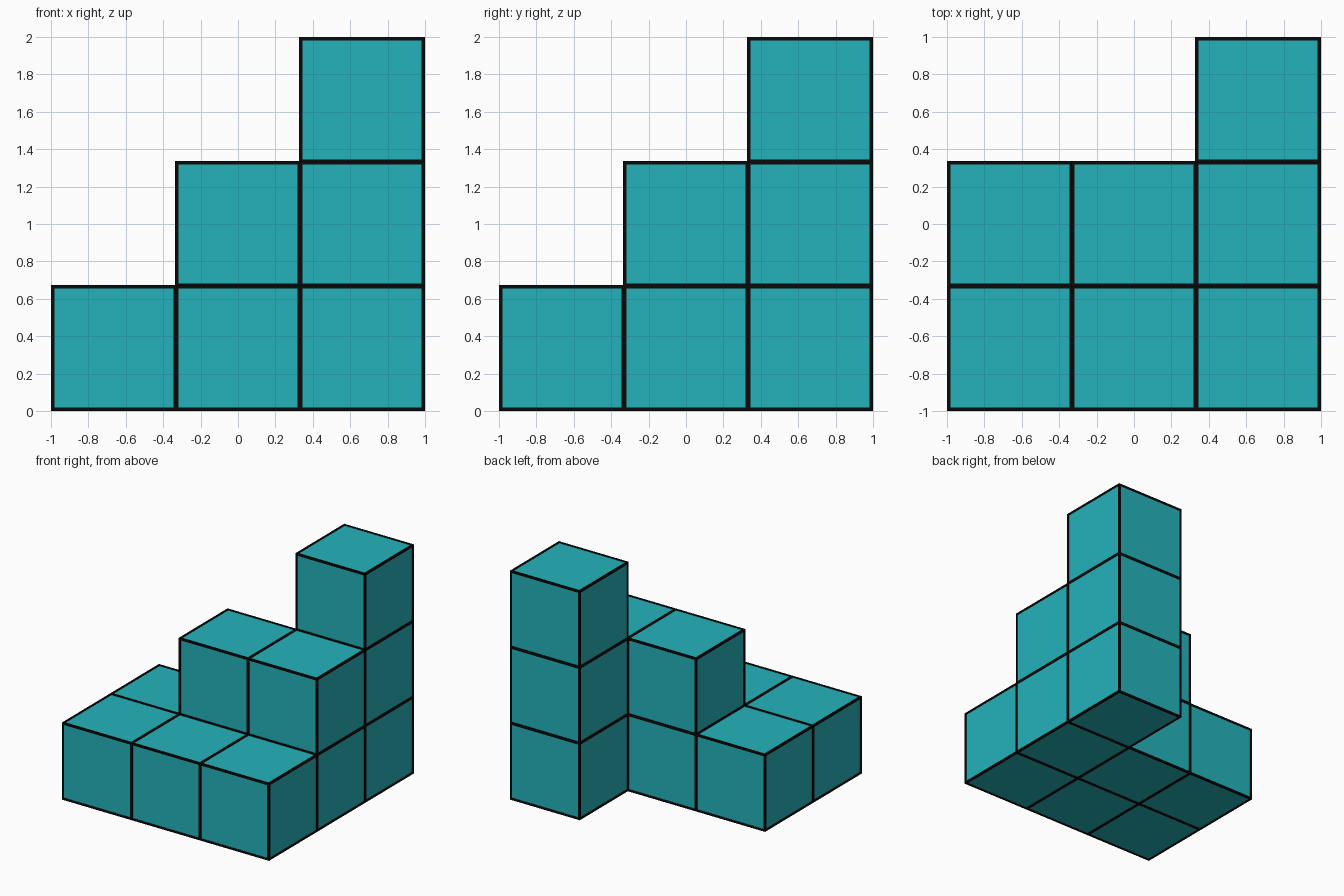
import bpy
import bmesh

default = bpy.data.objects.get("Cube")
if default:
    bpy.data.objects.remove(default, do_unlink=True)

SIZE = 0.674      # outer size of one block, rim included
PITCH = 0.663     # spacing, so neighbouring rims overlap a little
RIM = 0.025
RECESS = 0.005


def make_material(name, color):
    mat = bpy.data.materials.new(name)
    mat.use_nodes = True
    mat.diffuse_color = color
    bsdf = next(n for n in mat.node_tree.nodes if n.type == 'BSDF_PRINCIPLED')
    bsdf.inputs["Base Color"].default_value = color
    return mat


teal = make_material("teal", (0.018, 0.45, 0.50, 1))
black = make_material("black", (0.003, 0.003, 0.003, 1))

# One block: black rim around six slightly recessed teal panels
bm = bmesh.new()
bmesh.ops.create_cube(bm, size=SIZE)
panels = list(bm.faces)
bmesh.ops.inset_individual(bm, faces=panels, thickness=RIM, depth=0)
rims = [f for f in bm.faces if f not in panels]
for face in panels:
    shift = face.normal * -RECESS
    ring = bmesh.ops.extrude_discrete_faces(bm, faces=[face])["faces"][0]
    bmesh.ops.translate(bm, verts=ring.verts, vec=shift)
    ring.material_index = 1
block_mesh = bpy.data.meshes.new("block")
bm.to_mesh(block_mesh)
bm.free()
block_mesh.materials.append(black)
block_mesh.materials.append(teal)

# Column heights, rows from front to back, each from -x to +x
heights = [(1, 1, 1), (1, 2, 2), (0, 0, 3)]
for row, columns in enumerate(heights):
    for col, height in enumerate(columns):
        for level in range(height):
            block = bpy.data.objects.new(f"block_row{row}_column{col}_level{level}", block_mesh)
            block.location = ((col - 1) * PITCH, (row - 1) * PITCH, level * PITCH + SIZE / 2)
            bpy.context.collection.objects.link(block)
